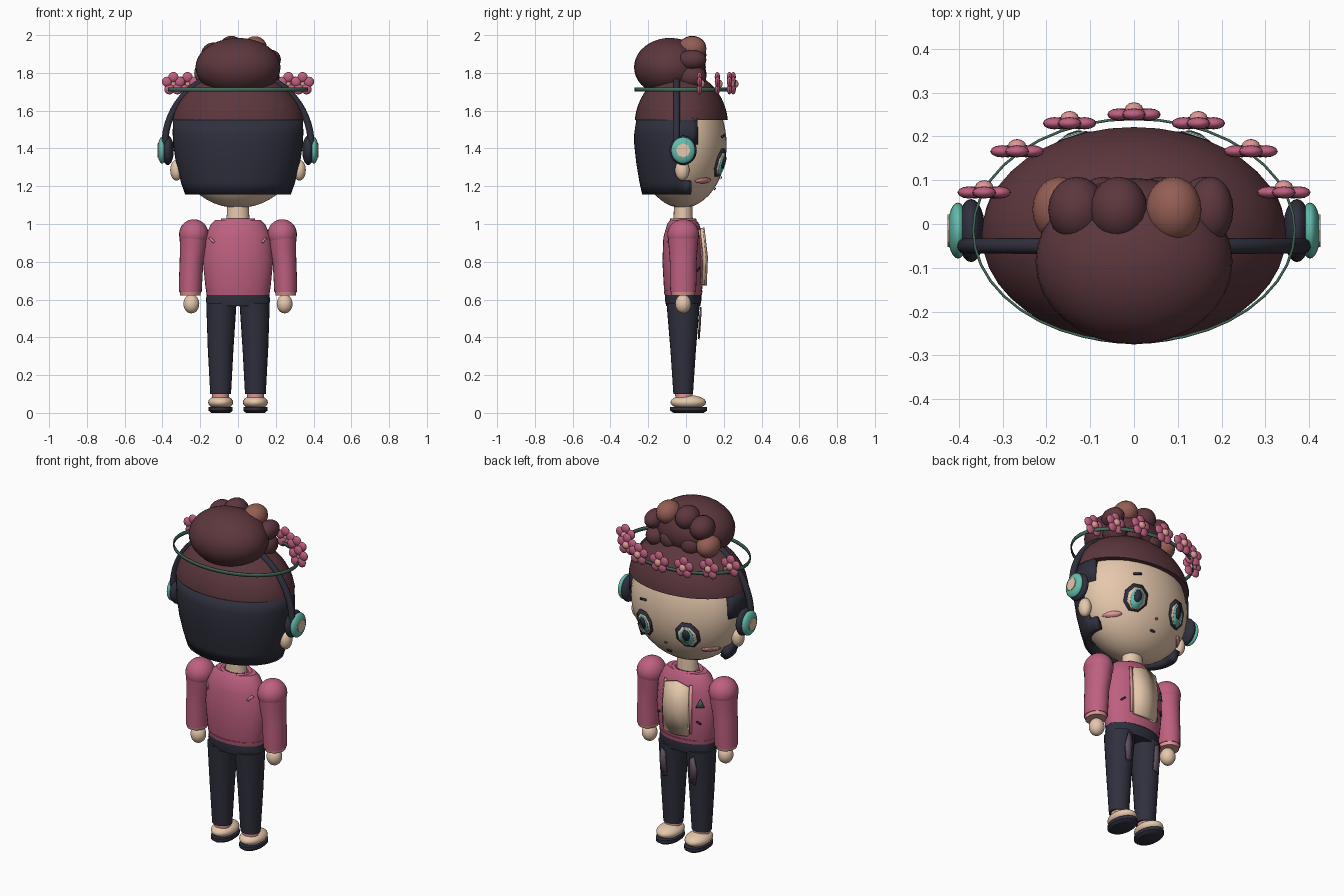
import bpy, bmesh, math
from mathutils import Vector

cube = bpy.data.objects.get("Cube")
if cube:
    bpy.data.objects.remove(cube)


def make_mat(name, r, g, b):
    lin = [((c / 255 + 0.055) / 1.055) ** 2.4 for c in (r, g, b)] + [1]
    m = bpy.data.materials.new(name)
    m.diffuse_color = lin
    m.use_nodes = True
    bsdf = m.node_tree.nodes["Principled BSDF"]
    bsdf.inputs["Base Color"].default_value = lin
    bsdf.inputs["Roughness"].default_value = 0.8
    return m


MAROON = make_mat("maroon hair", 92, 55, 61)
AUBURN = make_mat("auburn curl", 148, 94, 83)
NAVY = make_mat("dark navy", 47, 48, 61)
PINK = make_mat("rose pink", 190, 96, 128)
BLUSH = make_mat("light pink", 222, 152, 150)
SKIN = make_mat("skin beige", 230, 200, 172)
TEAL = make_mat("teal", 100, 188, 172)
GREEN = make_mat("dark green", 66, 104, 88)
MAUVE = make_mat("mauve patch", 96, 80, 98)


def finish(bm, name, mat, angle=40):
    bmesh.ops.recalc_face_normals(bm, faces=bm.faces)
    me = bpy.data.meshes.new(name)
    bm.to_mesh(me)
    bm.free()
    ob = bpy.data.objects.new(name, me)
    bpy.context.collection.objects.link(ob)
    me.materials.append(mat)
    bpy.ops.object.select_all(action='DESELECT')
    ob.select_set(True)
    bpy.context.view_layer.objects.active = ob
    bpy.ops.object.shade_smooth_by_angle(angle=math.radians(angle))
    return ob


def ellipsoid(name, c, r, mat, u=24, v=16, cut=None, tilt=0):
    bm = bmesh.new()
    bmesh.ops.create_uvsphere(bm, u_segments=u, v_segments=v, radius=1)
    for p in bm.verts:
        q = Vector((p.co.x * r[0], p.co.y * r[1], p.co.z * r[2]))
        ca, sa = math.cos(tilt), math.sin(tilt)
        p.co = Vector((q.x * ca + q.z * sa, q.y, q.z * ca - q.x * sa)) + Vector(c)
    if cut is not None:
        bmesh.ops.bisect_plane(bm, geom=bm.verts[:] + bm.edges[:] + bm.faces[:],
                               plane_co=(0, 0, cut), plane_no=(0, 0, -1), clear_outer=True)
        bmesh.ops.holes_fill(bm, edges=[e for e in bm.edges if e.is_boundary])
    return finish(bm, name, mat)


# Stack of elliptical rings (cx, cy, z, rx, ry) joined into a skin
def loft(name, rings, mat, n=24, caps=True, keep=None, thick=0):
    bm = bmesh.new()
    rows = [[bm.verts.new((cx + rx * math.cos(2 * math.pi * i / n),
                           cy + ry * math.sin(2 * math.pi * i / n), z)) for i in range(n)]
            for cx, cy, z, rx, ry in rings]
    for a, b in zip(rows, rows[1:]):
        for i in range(n):
            f = (a[i], a[(i + 1) % n], b[(i + 1) % n], b[i])
            mid = sum((p.co for p in f), Vector()) / 4
            if keep is None or keep(mid):
                bm.faces.new(f)
    if caps:
        bm.faces.new(rows[0])
        bm.faces.new(rows[-1])
    bmesh.ops.delete(bm, geom=[p for p in bm.verts if not p.link_faces], context='VERTS')
    ob = finish(bm, name, mat)
    if thick:
        mod = ob.modifiers.new("thickness", 'SOLIDIFY')
        mod.thickness, mod.offset = thick, -1
    return ob


# Thin plate whose outline is laid onto a surface y = surf(x, z)
def plate(name, pts, surf, mat, lift=0.006, thick=0.006):
    bm = bmesh.new()
    vs = [bm.verts.new((x, surf(x, z, lift), z)) for x, z in pts]
    mx, mz = (sum(p[k] for p in pts) / len(pts) for k in (0, 1))
    mid = bm.verts.new((mx, surf(mx, mz, lift), mz))
    for a, b in zip(vs, vs[1:] + vs[:1]):
        bm.faces.new((a, b, mid))
    ob = finish(bm, name, mat)
    mod = ob.modifiers.new("thickness", 'SOLIDIFY')
    mod.thickness, mod.offset = thick, 0


def oval(cx, cz, rx, rz, n=12, tilt=0):
    out = []
    for i in range(n):
        t = 2 * math.pi * (i + 0.5) / n
        a, b = rx * math.cos(t), rz * math.sin(t)
        out.append((cx + a * math.cos(tilt) - b * math.sin(tilt),
                    cz + a * math.sin(tilt) + b * math.cos(tilt)))
    return out


def bar(cx, cz, w, h, tilt=0):
    k = math.sqrt(2)
    return oval(cx, cz, w / k, h / k, 4, tilt)


# Head
HC, HR = (0, -0.02, 1.42), (0.335, 0.235, 0.335)
ellipsoid("head", HC, HR, SKIN, 32, 24)


def face(x, z, lift):
    d = 1 - (x / HR[0]) ** 2 - ((z - HC[2]) / HR[2]) ** 2
    return HC[1] + HR[1] * math.sqrt(max(d, 0)) + lift


for s, side in ((1, "left"), (-1, "right")):
    x = s * 0.14
    plate(f"{side}_eye_outline", oval(x, 1.325, 0.066, 0.08, 8), face, NAVY, 0.006)
    plate(f"{side}_eye_base", oval(x, 1.318, 0.050, 0.062, 8), face, SKIN, 0.010)
    plate(f"{side}_iris", oval(x, 1.315, 0.036, 0.058, 8), face, TEAL, 0.014)
    plate(f"{side}_pupil", oval(x, 1.328, 0.022, 0.036, 8), face, NAVY, 0.018)
    plate(f"{side}_cheek", oval(s * 0.225, 1.23, 0.036, 0.014), face, BLUSH, 0.006)
    ellipsoid(f"{side}_ear", (s * 0.325, -0.02, 1.285), (0.034, 0.038, 0.055), SKIN)
plate("brow", bar(0.14, 1.465, 0.045, 0.011, -0.2), face, NAVY)
plate("nose", oval(0, 1.245, 0.008, 0.006, 6), face, AUBURN)
plate("mouth", oval(0, 1.185, 0.017, 0.006, 8), face, NAVY)


# Hair: undercut shell, cap, bun and curls
def hair_side(p):
    limit = 0.06 if p.z > 1.42 else (-0.02 if p.z > 1.22 else 0.04)
    return p.y < limit


loft("back_hair", [(0, -0.02, 1.155, 0.28, 0.212), (0, -0.02, 1.22, 0.302, 0.226),
                   (0, -0.02, 1.32, 0.328, 0.243), (0, -0.02, 1.42, 0.343, 0.254),
                   (0, -0.02, 1.48, 0.346, 0.254), (0, -0.02, 1.56, 0.344, 0.242)],
     NAVY, 56, False, hair_side, 0.04)
ellipsoid("hair_cap", (0, -0.025, 1.52), (0.35, 0.248, 0.285), MAROON, 40, 24, cut=1.55)
ellipsoid("hair_bun", (0, -0.085, 1.83), (0.225, 0.19, 0.155), MAROON, 32, 20)
for i, (x, z, r, m) in enumerate([
        (0.09, 1.93, 0.064, AUBURN), (-0.035, 1.93, 0.066, MAROON), (-0.13, 1.895, 0.066, MAROON),
        (-0.17, 1.80, 0.062, AUBURN), (0.175, 1.87, 0.052, MAROON), (0.16, 1.78, 0.06, MAROON),
        (0.06, 1.79, 0.068, MAROON), (-0.07, 1.79, 0.068, MAROON)]):
    ellipsoid(f"curl_{i + 1}", (x, 0.033, z), (r, 0.075, r), m, 20, 12)

# Flower crown
loft("crown_band", [(0, -0.015, z, 0.37, 0.258) for z in (1.702, 1.722)], GREEN, 40, False, None, 0.006)
blooms = [(0, 0.25), (0.147, 0.23), (0.267, 0.166), (0.342, 0.072)]
for i, (x, y) in enumerate(blooms + [(-x, y) for x, y in blooms[1:]]):
    for k in range(5):
        a = math.pi / 2 + k * 2 * math.pi / 5
        ellipsoid(f"flower_{i + 1}_petal_{k + 1}",
                  (x + 0.036 * math.cos(a), y, 1.742 + 0.036 * math.sin(a)),
                  (0.027, 0.014, 0.027), PINK, 12, 8)
    ellipsoid(f"flower_{i + 1}_centre", (x, y + 0.012, 1.742), (0.021, 0.016, 0.021), BLUSH, 12, 8)

# Headphones
bpy.ops.mesh.primitive_torus_add(major_segments=64, minor_segments=10, major_radius=0.387,
                                 minor_radius=0.018, location=(0, 0, 0))
band = bpy.context.object
band.name = "headphone_band"
bm = bmesh.new()
bm.from_mesh(band.data)
for p in bm.verts:
    p.co = Vector((p.co.x, p.co.z - 0.05, p.co.y + 1.42))
bmesh.ops.delete(bm, geom=[p for p in bm.verts if p.co.z < 1.40], context='VERTS')
bmesh.ops.recalc_face_normals(bm, faces=bm.faces)
bm.to_mesh(band.data)
bm.free()
band.data.materials.append(NAVY)
bpy.ops.object.shade_smooth_by_angle(angle=math.radians(60))
for s, side in ((1, "left"), (-1, "right")):
    ellipsoid(f"{side}_ear_cushion", (s * 0.372, -0.015, 1.39), (0.032, 0.072, 0.078), NAVY)
    ellipsoid(f"{side}_ear_cup", (s * 0.402, -0.015, 1.39), (0.024, 0.064, 0.07), TEAL)
    bm = bmesh.new()
    bmesh.ops.create_cone(bm, cap_ends=True, segments=8, radius1=0.037, radius2=0.037, depth=0.02)
    for p in bm.verts:
        p.co = Vector((s * 0.416 + p.co.z, p.co.x - 0.015, p.co.y + 1.39))
    finish(bm, f"{side}_ear_cup_badge", SKIN)

# Neck and jacket
loft("neck", [(0, -0.015, 0.99, 0.062, 0.052), (0, -0.015, 1.13, 0.056, 0.048)], SKIN)
TORSO = [(0.63, 0.162, 0.095), (0.66, 0.172, 0.102), (0.80, 0.186, 0.11),
         (0.93, 0.175, 0.105), (1.00, 0.143, 0.085), (1.022, 0.12, 0.068)]
loft("jacket", [(0, -0.015, z, a, b) for z, a, b in TORSO], PINK, 32)
loft("jacket_hem", [(0, -0.015, 0.625, 0.166, 0.099), (0, -0.015, 0.648, 0.17, 0.103)], PINK, 32)
loft("collar", [(0, -0.015, 1.005, 0.098, 0.075), (0, -0.015, 1.03, 0.088, 0.068)], PINK, 24, False, None, 0.02)


def torso(x, z, lift):
    sign = 1 if lift > 0 else -1
    for (z0, a0, b0), (z1, a1, b1) in zip(TORSO, TORSO[1:]):
        if z <= z1:
            break
    t = min(max((z - z0) / (z1 - z0), 0), 1)
    a, b = a0 + (a1 - a0) * t, b0 + (b1 - b0) * t
    return -0.015 + sign * b * math.sqrt(max(1 - (x / a) ** 2, 0)) + lift


plate("shirt_front", [(-0.075, 0.68), (0, 0.675), (0.075, 0.68), (0.08, 0.83), (0.075, 0.96),
                      (0, 0.98), (-0.075, 0.96), (-0.08, 0.83)], torso, SKIN, 0.012, 0.02)
for s, side in ((1, "left"), (-1, "right")):
    plate(f"{side}_lapel_edge", [(s * 0.078, 0.69), (s * 0.092, 0.69), (s * 0.096, 0.83),
                                 (s * 0.09, 0.97), (s * 0.075, 0.97), (s * 0.082, 0.83)], torso, BLUSH)
    plate(f"{side}_jacket_slash", bar(s * 0.13, 0.76, 0.026, 0.008, -s * 0.7), torso, NAVY)
    plate(f"{side}_back_stripe", bar(s * 0.138, 0.915, 0.034, 0.011, s * 0.85), torso, BLUSH, -0.006)
plate("jacket_patch", [(-0.155, 0.85), (-0.115, 0.85), (-0.135, 0.9)], torso, GREEN)

# Trousers
loft("hips", [(0, -0.015, 0.565, 0.166, 0.09), (0, -0.015, 0.60, 0.17, 0.097),
              (0, -0.015, 0.64, 0.163, 0.095)], NAVY, 32)


def thigh(x, z, lift):
    r = 0.056 + 0.026 * (z - 0.1) / 0.48
    return -0.015 + 1.08 * r * math.sqrt(max(1 - ((abs(x) - 0.091) / r) ** 2, 0)) + lift


# Arms, legs and shoes, one set per side
for s, side in ((1, "left"), (-1, "right")):
    y = -0.015
    loft(f"{side}_sleeve", [(s * 0.252, y, 0.64, 0.06, 0.068), (s * 0.25, y, 0.72, 0.062, 0.071),
                            (s * 0.246, y, 0.80, 0.063, 0.071), (s * 0.238, y, 0.87, 0.069, 0.076),
                            (s * 0.234, y, 0.95, 0.076, 0.082)], PINK)
    ellipsoid(f"{side}_shoulder", (s * 0.234, y, 0.945), (0.078, 0.084, 0.08), PINK)
    loft(f"{side}_cuff", [(s * 0.253, y, 0.622, 0.053, 0.06), (s * 0.252, y, 0.648, 0.058, 0.066)], BLUSH)
    ellipsoid(f"{side}_hand", (s * 0.247, y, 0.577), (0.042, 0.042, 0.05), SKIN)
    loft(f"{side}_leg", [(s * 0.092, y, 0.10, 0.055, 0.052), (s * 0.092, y, 0.34, 0.068, 0.068),
                         (s * 0.088, y, 0.58, 0.08, 0.088)], NAVY)
    plate(f"{side}_thigh_patch", [(s * 0.075, 0.40), (s * 0.11, 0.39), (s * 0.12, 0.48),
                                  (s * 0.105, 0.56), (s * 0.08, 0.54)], thigh, MAUVE, 0.008, 0.008)
    loft(f"{side}_sock", [(s * 0.092, -0.01, 0.075, 0.045, 0.046), (s * 0.092, -0.012, 0.104, 0.045, 0.046)], BLUSH)
    ellipsoid(f"{side}_shoe", (s * 0.092, 0.012, 0.056), (0.066, 0.094, 0.038), SKIN)
    loft(f"{side}_sole", [(s * 0.092, 0.014, 0, 0.05, 0.08), (s * 0.092, 0.014, 0.012, 0.064, 0.098),
                          (s * 0.092, 0.014, 0.03, 0.064, 0.098)], NAVY)
